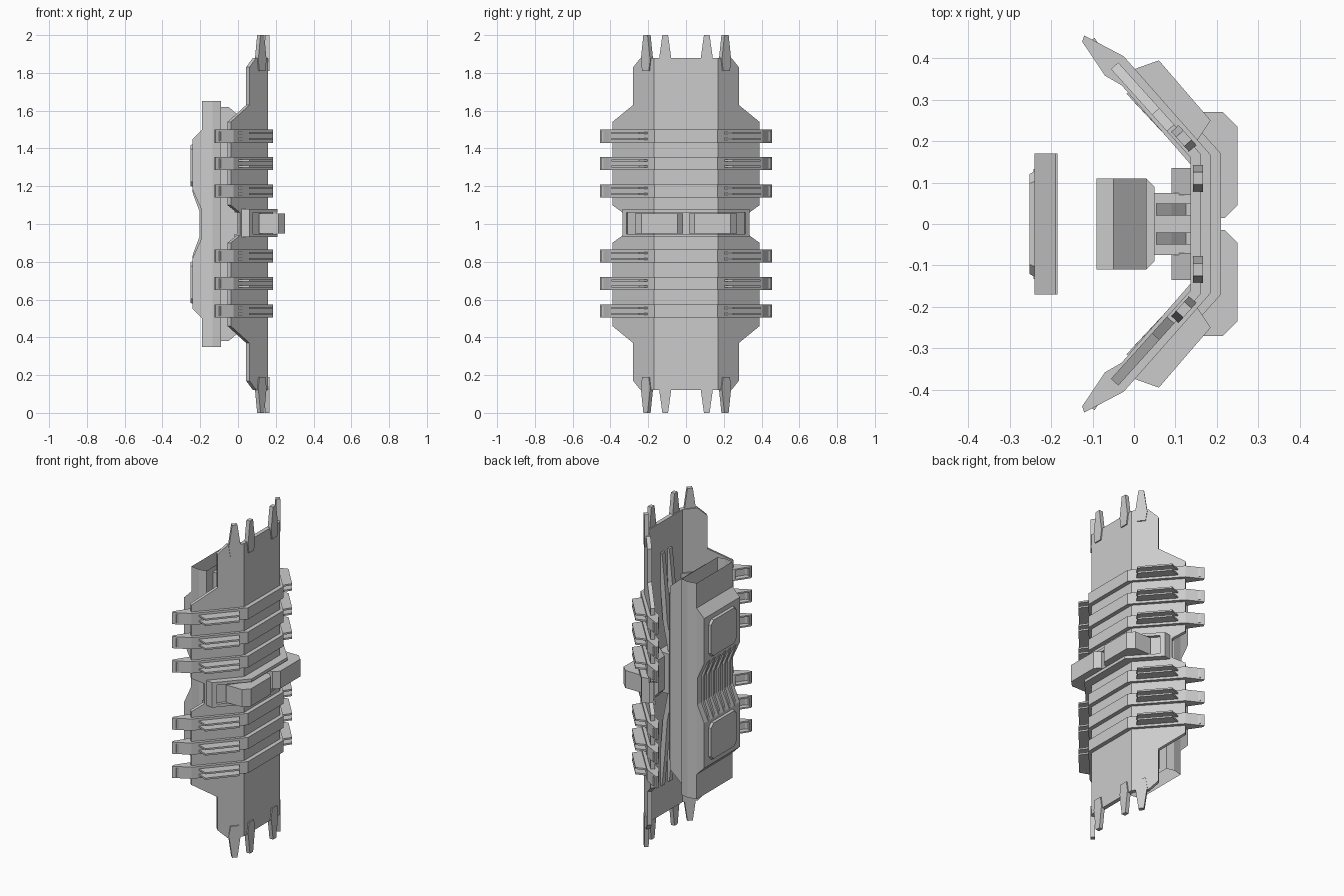
import bpy, bmesh
from math import atan2
from mathutils import Vector

if "Cube" in bpy.data.objects:
    bpy.data.objects.remove(bpy.data.objects["Cube"])

K = 0.9          # how fast the wings sweep back
BEND = 0.17      # y where the wings begin


def finish(bm, name):
    bmesh.ops.recalc_face_normals(bm, faces=bm.faces)
    me = bpy.data.meshes.new(name)
    bm.to_mesh(me)
    bm.free()
    ob = bpy.data.objects.new(name, me)
    bpy.context.collection.objects.link(ob)
    return ob


def prism_bm(pts, axis, a, b):
    """Extrude a 2D outline along an axis: 'z' takes (x, y), 'y' takes (x, z), 'x' takes (y, z)."""
    put = {'z': lambda p, t: (p[0], p[1], t),
           'y': lambda p, t: (p[0], t, p[1]),
           'x': lambda p, t: (t, p[0], p[1])}[axis]
    bm = bmesh.new()
    lo = [bm.verts.new(put(p, a)) for p in pts]
    hi = [bm.verts.new(put(p, b)) for p in pts]
    bm.faces.new(lo)
    bm.faces.new(hi[::-1])
    for i in range(len(pts)):
        j = (i + 1) % len(pts)
        bm.faces.new((lo[i], lo[j], hi[j], hi[i]))
    return bm


def prism(name, pts, axis, a, b):
    return finish(prism_bm(pts, axis, a, b), name)


def box(name, x0, x1, y0, y1, z0, z1):
    return prism(name, [(x0, y0), (x1, y0), (x1, y1), (x0, y1)], 'z', z0, z1)


def wing_x(y, off=0.0):
    return 0.16 + off - K * max(0, abs(y) - BEND)


def mirror_y(half):
    return half + [(x, -y) for x, y in reversed(half)]


def mirror_z(half):
    return half + [(a, 2 - z) for a, z in reversed(half)]


def band(name, off, ye, z0, z1):
    """U-shaped strip lying on the shield face."""
    outer = [(wing_x(ye, off), ye), (0.16 + off, BEND)]
    inner = [(0.14, 0.145), (wing_x(ye) - 0.03, ye - 0.02)]
    pts = mirror_y(outer) + [(x, -y) for x, y in inner[::-1]] + inner
    return prism(name, pts, 'z', z0, z1)


# main bent shield plate
half = [(0.24, 1.88), (0.28, 1.83), (0.28, 1.63), (0.39, 1.54), (0.39, 1.10), (0.335, 1.06)]
side = mirror_z(half)
bm = bmesh.new()
bm.faces.new([bm.verts.new((0, y, z)) for y, z in side[::-1] + [(-y, z) for y, z in side]])
for s in (1, -1):
    bmesh.ops.bisect_plane(bm, geom=bm.verts[:] + bm.edges[:] + bm.faces[:],
                           plane_co=(0, s * BEND, 0), plane_no=(0, 1, 0))
for v in bm.verts:
    v.co.x = wing_x(v.co.y)
bm.normal_update()
if sum(f.normal.x for f in bm.faces) < 0:
    bmesh.ops.reverse_faces(bm, faces=bm.faces)
me = bpy.data.meshes.new("shield_plate")
bm.to_mesh(me)
bm.free()
plate = bpy.data.objects.new("shield_plate", me)
bpy.context.collection.objects.link(plate)
sol = plate.modifiers.new("thickness", 'SOLIDIFY')
sol.thickness, sol.offset, sol.use_even_offset = 0.024, -1, True

# six wrap-around ribs with hollow ends and paired fins
rib_outer = [(-0.12, 0.455), (-0.025, 0.405), (0.185, 0.167)]
rib_inner = [(0.14, 0.14), (-0.03, 0.335), (-0.07, 0.358), (-0.125, 0.44)]
rib = mirror_y(rib_outer) + [(x, -y) for x, y in rib_inner[::-1]] + rib_inner
for n, zc in enumerate((0.54, 0.685, 0.83, 1.175, 1.32, 1.465)):
    bm = prism_bm(rib, 'z', zc - 0.035, zc + 0.035)
    bmesh.ops.recalc_face_normals(bm, faces=bm.faces)
    ends = [f for f in bm.faces
            if (Vector((-0.0975, 0.399, zc)) - Vector((f.calc_center_median().x,
                abs(f.calc_center_median().y), f.calc_center_median().z))).length < 0.01]
    bmesh.ops.inset_individual(bm, faces=ends, thickness=0.012, depth=0)
    bmesh.ops.inset_individual(bm, faces=ends, thickness=0.001, depth=-0.03)
    finish(bm, f"rib_{n}")
    for s in (1, -1):
        for d in (-0.016, 0.016):
            prism(f"rib_fin_{n}", [(0.145, s * 0.19), (0.185, s * 0.25), (0.06, s * 0.395),
                                   (-0.01, s * 0.37)], 'z', zc + d - 0.005, zc + d + 0.005)

# spikes at both ends
for s in (1, -1):
    for y, rot in ((0.21, s * 0.73), (0.11, 0)):
        for flip in (1, -1):
            prof = [(-0.024, 0.81), (0.024, 0.81), (0.033, 0.87), (0.015, 1.0), (-0.015, 1.0), (-0.033, 0.87)]
            ob = prism("end_spike", [(a, z * flip) for a, z in prof], 'x', -0.017, 0.007)
            ob.rotation_euler.z = rot
            ob.location = (wing_x(y), s * y, 1)

# central clamp: base band, two rails and end stops, two front blocks
band("clamp_base", 0.025, 0.32, 0.945, 1.065)
band("clamp_rail_low", 0.05, 0.335, 0.93, 0.948)
band("clamp_rail_high", 0.05, 0.335, 1.062, 1.08)
for s in (1, -1):
    prism("clamp_stop", [(wing_x(0.335, 0.05), s * 0.335), (wing_x(0.315, 0.05), s * 0.315),
                         (wing_x(0.315), s * 0.305), (wing_x(0.335), s * 0.325)], 'z', 0.93, 1.08)
    prism("clamp_block", [(0.17, s * 0.015), (0.22, s * 0.015), (0.25, s * 0.045), (0.25, s * 0.235),
                          (0.215, s * 0.27), (0.11, s * 0.27), (0.17, s * 0.19)], 'z', 0.95, 1.055)

# forearm block behind the plate and its mount
block_side = mirror_z([(-0.09, 1.62), (-0.05, 1.62), (0.03, 1.55)])
prism("forearm_block", block_side, 'y', -0.11, 0.11)
prism("forearm_block_front", mirror_y([(0.03, 0.11), (0.05, 0.09)]), 'z', 0.5, 1.5)
box("mount", 0.05, 0.145, -0.075, 0.075, 0.88, 1.12)
for s in (1, -1):
    prism("mount_cheek", mirror_z([(0.09, 1.10), (0.145, 1.16)]), 'y', s * 0.07, s * 0.135)
    # bowed braces on the inner face
    for up in (1, -1):
        brace = [(0.14, 0.70), (0.125, 0.70), (0.105, 0.5), (0.09, 0.3), (0.05, 0.1),
                 (0.08, 0.1), (0.12, 0.3), (0.135, 0.5)]
        prism("inner_brace", [(x, 1 + up * z) for x, z in brace], 'y', s * 0.02, s * 0.05)

# open rear sleeve (thin walls, open at both ends)
sleeve = mirror_y([(-0.19, 0.17), (-0.135, 0.18), (-0.09, 0.17)])
bm = prism_bm(sleeve, 'z', 0.35, 1.65)
bmesh.ops.recalc_face_normals(bm, faces=bm.faces)
bmesh.ops.delete(bm, geom=[f for f in bm.faces if abs(f.normal.z) > 0.9], context='FACES_ONLY')
finish(bm, "rear_sleeve")

# rear cover with waist, pads and slats
cover = mirror_z([(-0.185, 1.5), (-0.19, 1.5), (-0.24, 1.45), (-0.24, 1.18), (-0.195, 1.08)])
cover += []
prism("rear_cover", cover, 'y', -0.17, 0.17)
for zc in (0.69, 1.31):
    y, h, c = 0.13, 0.115, 0.025
    bm = prism_bm([(-y + c, zc - h), (y - c, zc - h), (y, zc - h + c), (y, zc + h - c), (y - c, zc + h),
                   (-y + c, zc + h), (-y, zc + h - c), (-y, zc - h + c)], 'x', -0.235, -0.252)
    for v in bm.verts:
        if v.co.x < -0.25:
            v.co.y *= 0.93
            v.co.z = zc + (v.co.z - zc) * 0.93
    finish(bm, "rear_pad")
slat = mirror_z([(-0.19, 1.18), (-0.243, 1.18), (-0.235, 1.15), (-0.205, 1.07)])
for i in range(6):
    yc = -0.125 + 0.05 * i
    prism(f"rear_slat_{i}", slat, 'y', yc - 0.008, yc + 0.008)
